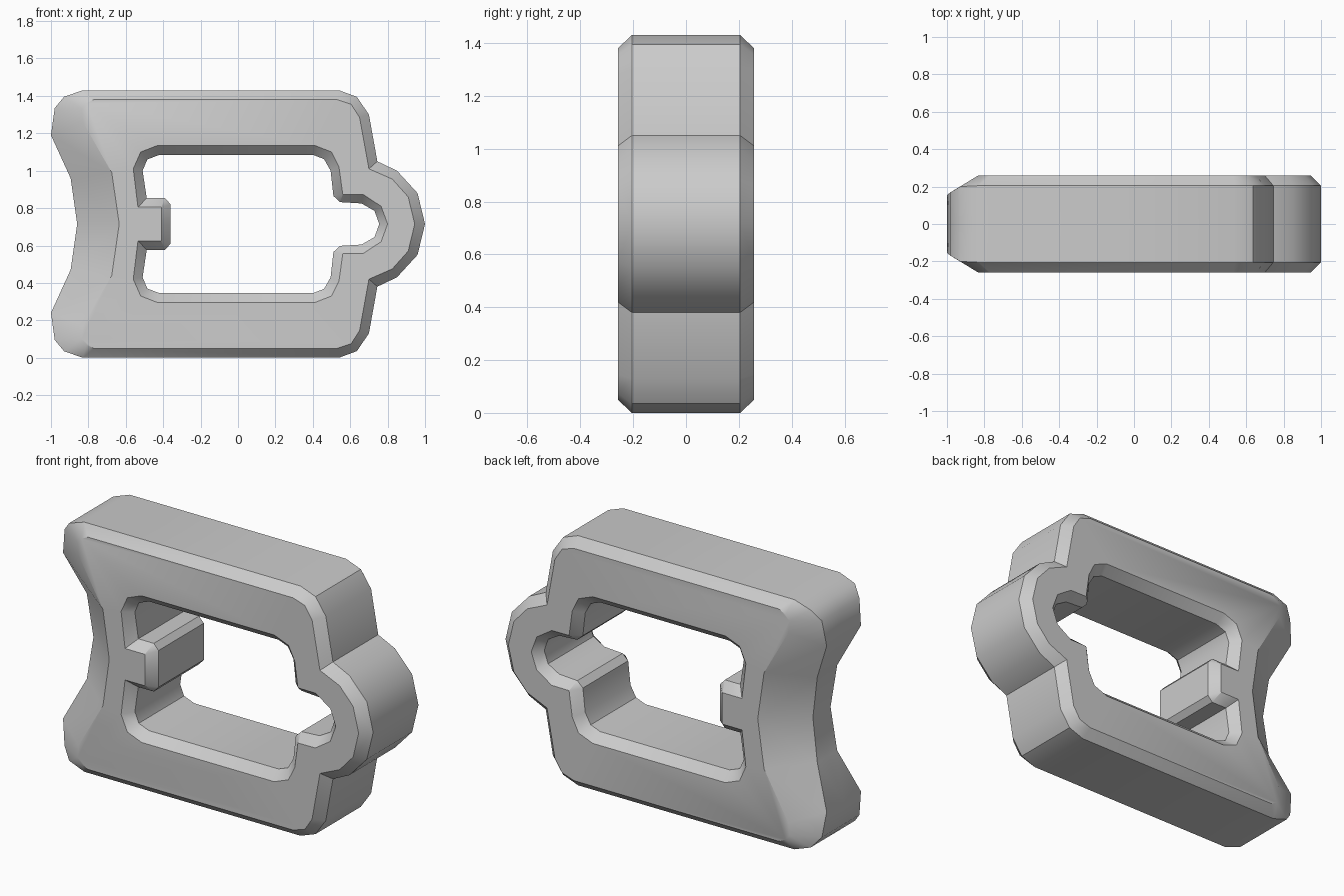
import bpy, bmesh, math

if "Cube" in bpy.data.objects:
    bpy.data.objects.remove(bpy.data.objects["Cube"])

MID = 0.715     # symmetry height
DEPTH = 0.258   # half thickness at the flat faces
RIM = 0.205     # half thickness where the chamfer ends

# Upper half of outer outline: face x, face z, wall x, wall z, wall half thickness
outer = [
    (-0.635, 0.715, -0.86, 0.715, 0.08),
    (-0.675, 0.99, -0.895, 0.96, 0.09),
    (-0.83, 1.26, -1.0, 1.19, 0.155),
    (-0.835, 1.33, -0.98, 1.335, 0.17),
    (-0.81, 1.36, -0.93, 1.395, 0.20),
    (-0.77, 1.38, -0.83, 1.43, RIM),
    (0.53, 1.38, 0.54, 1.43, RIM),
    (0.605, 1.355, 0.635, 1.395, RIM),
    (0.65, 1.285, 0.70, 1.30, RIM),
    (0.70, 1.01, 0.745, 1.05, RIM),
    (0.825, 0.955, 0.85, 1.00, RIM),
    (0.91, 0.86, 0.96, 0.88, RIM),
    (0.945, 0.715, 1.0, 0.715, RIM),
]
# Upper half of the opening, from the peg to the round notch
inner = [
    (-0.41, 0.715, -0.36, 0.715, RIM),
    (-0.41, 0.803, -0.36, 0.82, RIM),
    (-0.412, 0.805, -0.39, 0.853, RIM),
    (-0.535, 0.805, -0.488, 0.853, RIM),
    (-0.56, 1.01, -0.51, 1.00, RIM),
    (-0.52, 1.10, -0.485, 1.06, RIM),
    (-0.43, 1.135, -0.42, 1.085, RIM),
    (0.41, 1.135, 0.40, 1.085, RIM),
    (0.50, 1.10, 0.46, 1.062, RIM),
    (0.54, 1.02, 0.495, 1.00, RIM),
    (0.56, 0.875, 0.51, 0.865, RIM),
    (0.562, 0.873, 0.545, 0.832, RIM),
    (0.67, 0.872, 0.66, 0.825, RIM),
    (0.765, 0.81, 0.73, 0.785, RIM),
    (0.80, 0.715, 0.755, 0.715, RIM),
]


def strip(bm, profile):
    """Chamfer and wall along one outline; returns the face-side vertices."""
    rows = []
    for fx, fz, wx, wz, a in profile:
        rows.append([bm.verts.new((fx, -DEPTH, fz - MID)),
                     bm.verts.new((wx, -a, wz - MID)),
                     bm.verts.new((wx, 0, wz - MID))])
    for p, q in zip(rows, rows[1:]):
        for i in range(2):
            bm.faces.new((p[i], q[i], q[i + 1], p[i + 1]))
    return [r[0] for r in rows]


# Frame: one quarter, mirrored front to back and top to bottom
bm = bmesh.new()
out_edge = strip(bm, outer)
in_edge = strip(bm, inner)
front = bm.faces.new(out_edge + in_edge[::-1])
bmesh.ops.recalc_face_normals(bm, faces=bm.faces[:])
front.normal_update()
if front.normal.y > 0:
    bmesh.ops.reverse_faces(bm, faces=bm.faces[:])
mesh = bpy.data.meshes.new("link_frame")
bm.to_mesh(mesh)
bm.free()

frame = bpy.data.objects.new("link_frame", mesh)
frame.location.z = MID
bpy.context.collection.objects.link(frame)
bpy.context.view_layer.objects.active = frame
frame.select_set(True)
bpy.ops.object.shade_smooth_by_angle(angle=math.radians(35))

mirror = frame.modifiers.new("mirror", 'MIRROR')
mirror.use_axis = (False, True, True)
mirror.merge_threshold = 0.0005
